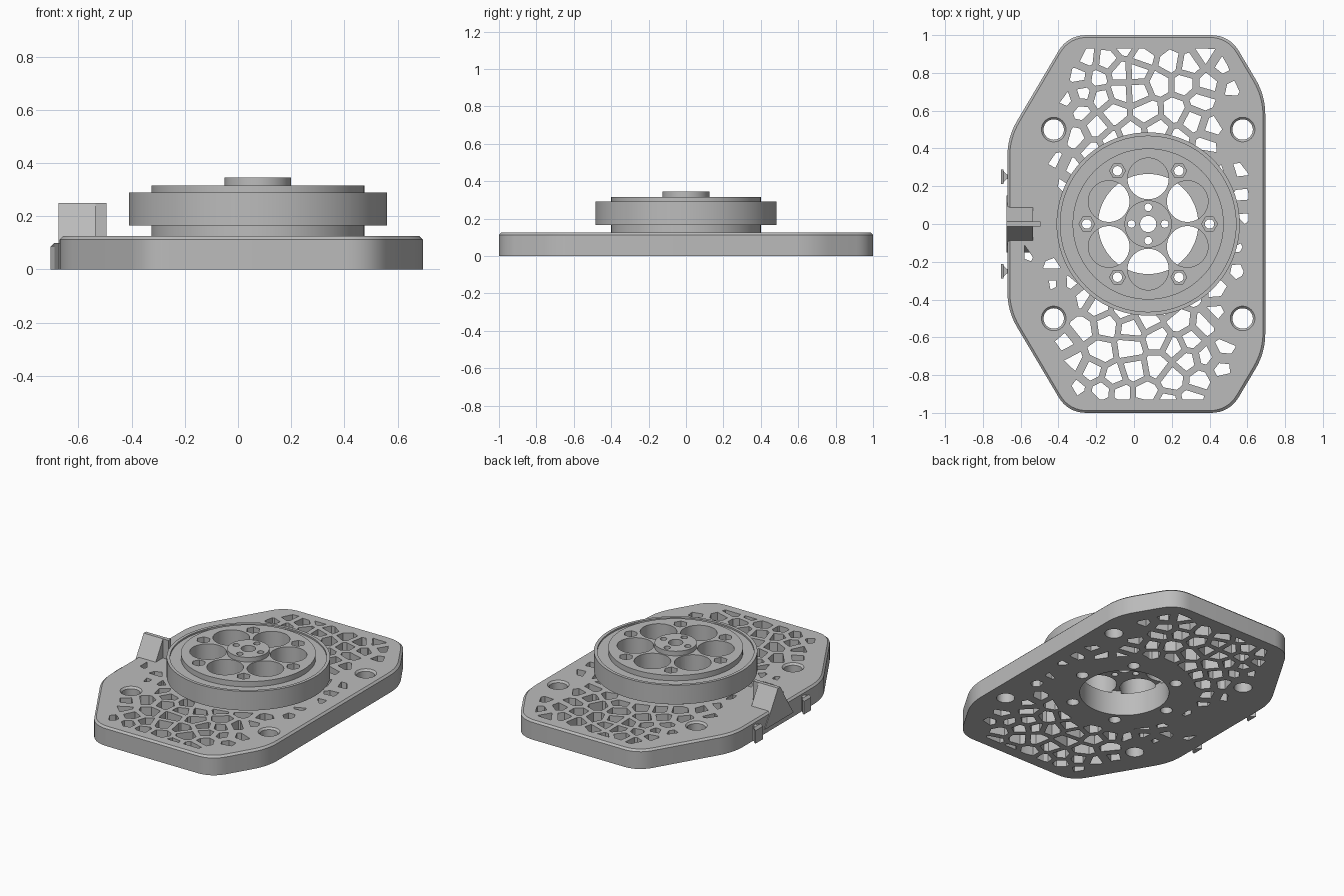
import bpy, bmesh, math, random
from mathutils import Vector

if "Cube" in bpy.data.objects:
    bpy.data.objects.remove(bpy.data.objects["Cube"])

GREY = bpy.data.materials.new("plain grey")
GREY.use_nodes = True
GREY.diffuse_color = (0.5, 0.5, 0.5, 1)
GREY.node_tree.nodes["Principled BSDF"].inputs["Base Color"].default_value = (0.5, 0.5, 0.5, 1)

AXIS = Vector((0.075, 0))          # turntable centre
PLATE_TOP = 0.125
SPOKES = [math.radians(60 * i) for i in range(6)]


def polar(centre, r, a):
    return Vector((centre[0] + r * math.cos(a), centre[1] + r * math.sin(a)))


def circle(centre, r, n=48):
    return [polar(centre, r, math.tau * i / n) for i in range(n)]


def loft(bm, rings):
    """Closed solid through (outline, height) rings listed bottom to top."""
    loops = [[bm.verts.new((p[0], p[1], z)) for p in pts] for pts, z in rings]
    for low, high in zip(loops, loops[1:]):
        for i in range(len(low)):
            j = (i + 1) % len(low)
            bm.faces.new((low[i], low[j], high[j], high[i]))
    bm.faces.new(loops[0][::-1])
    bm.faces.new(loops[-1])


def turned(centre, profile, n=48):
    return [(circle(centre, r, n), z) for r, z in profile]


def make(name, solids):
    bm = bmesh.new()
    for rings in solids:
        loft(bm, rings)
    bmesh.ops.recalc_face_normals(bm, faces=bm.faces)
    mesh = bpy.data.meshes.new(name)
    bm.to_mesh(mesh)
    bm.free()
    mesh.materials.append(GREY)
    obj = bpy.data.objects.new(name, mesh)
    bpy.context.collection.objects.link(obj)
    return obj


def cut(obj, solids):
    cutter = make("cutter", solids)
    cutter.hide_render = True
    mod = obj.modifiers.new("cut", 'BOOLEAN')
    mod.operation, mod.solver, mod.object = 'DIFFERENCE', 'EXACT', cutter
    bpy.context.view_layer.objects.active = obj
    bpy.ops.object.modifier_apply(modifier=mod.name)
    bpy.data.objects.remove(cutter)


def smooth(obj):
    bpy.ops.object.select_all(action='DESELECT')
    obj.select_set(True)
    bpy.context.view_layer.objects.active = obj
    bpy.ops.object.shade_smooth_by_angle(angle=math.radians(25))


def rounded(corners, reach, steps=8):
    """Replace every corner with a quadratic arc."""
    pts, n = [], len(corners)
    for i, c in enumerate(corners):
        a = c + (corners[i - 1] - c).normalized() * reach
        b = c + (corners[(i + 1) % n] - c).normalized() * reach
        for k in range(steps + 1):
            t = k / steps
            pts.append(a * (1 - t) ** 2 + c * 2 * t * (1 - t) + b * t * t)
    return pts


def clip(poly, point, normal):
    """Keep the part of a convex polygon on the normal side of a line."""
    out = []
    for i, p in enumerate(poly):
        q = poly[(i + 1) % len(poly)]
        dp, dq = (p - point).dot(normal), (q - point).dot(normal)
        if dp >= 0:
            out.append(p)
        if dp * dq < 0:
            out.append(p.lerp(q, dp / (dp - dq)))
    return out


def area(poly):
    return abs(sum(a.cross(b) for a, b in zip(poly, poly[1:] + poly[:1]))) / 2


# Base plate: eight-sided, rounded, with a small bevel on the top rim
half = [Vector(p) for p in ((0.695, 0.68), (0.505, 1), (-0.35, 1), (-0.67, 0.46))]
corners = half + [Vector((p.x, -p.y)) for p in reversed(half)]
outline = rounded(corners, 0.1)
rim = [Vector((0.01 + (p.x - 0.01) * 0.982, p.y * 0.988)) for p in outline]
plate = make("base_plate", [[(outline, 0), (outline, 0.113), (rim, PLATE_TOP)]])

# Irregular cell openings through the plate
mounts = [Vector((x, y)) for x in (-0.425, 0.575) for y in (-0.5, 0.5)]
random.seed(11)
seeds = []
for _ in range(6000):
    p = Vector((random.uniform(-0.75, 0.78), random.uniform(-1.02, 1.02)))
    if all((p - s).length > 0.092 for s in seeds):
        seeds.append(p)
cells = []
for s in seeds:
    out = s - AXIS
    if out.length < 0.42 or (s.x < -0.42 and abs(s.y) < 0.16):
        continue
    if any((s - m).length < 0.11 for m in mounts):
        continue
    wall = 0.016 + 0.022 * min(max((abs(s.x - 0.05) - 0.25) / 0.3, 0), 1)
    cell = [s + Vector(d) * 0.2 for d in ((1, 1), (-1, 1), (-1, -1), (1, -1))]
    for other in seeds:
        d = s - other
        if 0 < d.length < 0.4:
            d.normalize()
            cell = clip(cell, (s + other) / 2 + d * wall, d)
    for a, b in zip(corners, corners[1:] + corners[:1]):
        inward = Vector((a.y - b.y, b.x - a.x)).normalized()
        margin = 0.07 if abs(inward.y) > 0.9 else 0.09
        cell = clip(cell, a + inward * margin, inward)
    cell = clip(cell, AXIS + out.normalized() * 0.43, out.normalized())
    for m in mounts:
        d = (s - m).normalized()
        if (s - m).length < 0.25:
            cell = clip(cell, m + d * 0.09, d)
    if len(cell) > 2 and area(cell) > 0.0012:
        cells.append([(cell, -0.1), (cell, 0.2)])
cut(plate, cells)

# Chamfered mounting holes, central bore and bolt clearance holes
holes = [turned(m, ((0.054, -0.1), (0.054, 0.113), (0.066, 0.126), (0.066, 0.2))) for m in mounts]
holes.append(turned(AXIS, ((0.265, -0.1), (0.265, 0.2)), 96))
holes += [turned(polar(AXIS, 0.325, a), ((0.036, -0.1), (0.036, 0.2)), 24) for a in SPOKES]
cut(plate, holes)
smooth(plate)

# Turntable: neck, wide drum with a thin rim, top flange and hub
drum = ((0.4, 0.125), (0.4, 0.165), (0.485, 0.165), (0.485, 0.29), (0.465, 0.29), (0.465, 0.28),
        (0.4, 0.28), (0.4, 0.315), (0.125, 0.315), (0.125, 0.345))
table = make("turntable", [turned(AXIS, drum, 96)])
cut(table, [turned(AXIS, ((0.265, 0.1), (0.265, 0.165)), 96)])

# Lightening holes, hub holes and bolt holes
holes = [turned(polar(AXIS, 0.24, a + math.pi / 6), ((0.109, 0.15), (0.109, 0.4))) for a in SPOKES]
holes.append(turned(AXIS, ((0.043, 0.1), (0.043, 0.4)), 32))
holes += [turned(polar(AXIS, 0.088, math.pi / 2 * i), ((0.02, 0.1), (0.02, 0.4)), 24) for i in range(4)]
holes += [turned(polar(AXIS, 0.325, a), ((0.025, 0.1), (0.025, 0.4)), 24) for a in SPOKES]
cut(table, holes)
# Hexagonal nut pockets
cut(table, [turned(polar(AXIS, 0.325, a), ((0.042, 0.27), (0.042, 0.4)), 6) for a in SPOKES])
smooth(table)


def box(x0, x1, y):
    return [Vector(p) for p in ((x0, -y), (x1, -y), (x1, y), (x0, y))]


# Pointer wedge on the side, with a thin rib behind it
make("pointer_wedge", [[(box(-0.675, -0.535, 0.15), 0.03), (box(-0.675, -0.535, 0.087), 0.125),
                        (box(-0.675, -0.535, 0.012), 0.25)]])
make("pointer_rib", [[(box(-0.54, -0.495, 0.013), 0.12), (box(-0.54, -0.495, 0.013), 0.25)]])


# Flared side clips
def clip_outline(y, x):
    return [Vector(p) for p in ((x, y - 0.038), (-0.69, y - 0.03), (-0.675, y - 0.012), (-0.66, y - 0.012),
                                (-0.66, y + 0.012), (-0.675, y + 0.012), (-0.69, y + 0.03), (x, y + 0.038))]


for name, y in (("front_clip", -0.25), ("back_clip", 0.25)):
    make(name, [[(clip_outline(y, -0.705), 0), (clip_outline(y, -0.705), 0.085),
                 (clip_outline(y, -0.691), 0.1)]])
